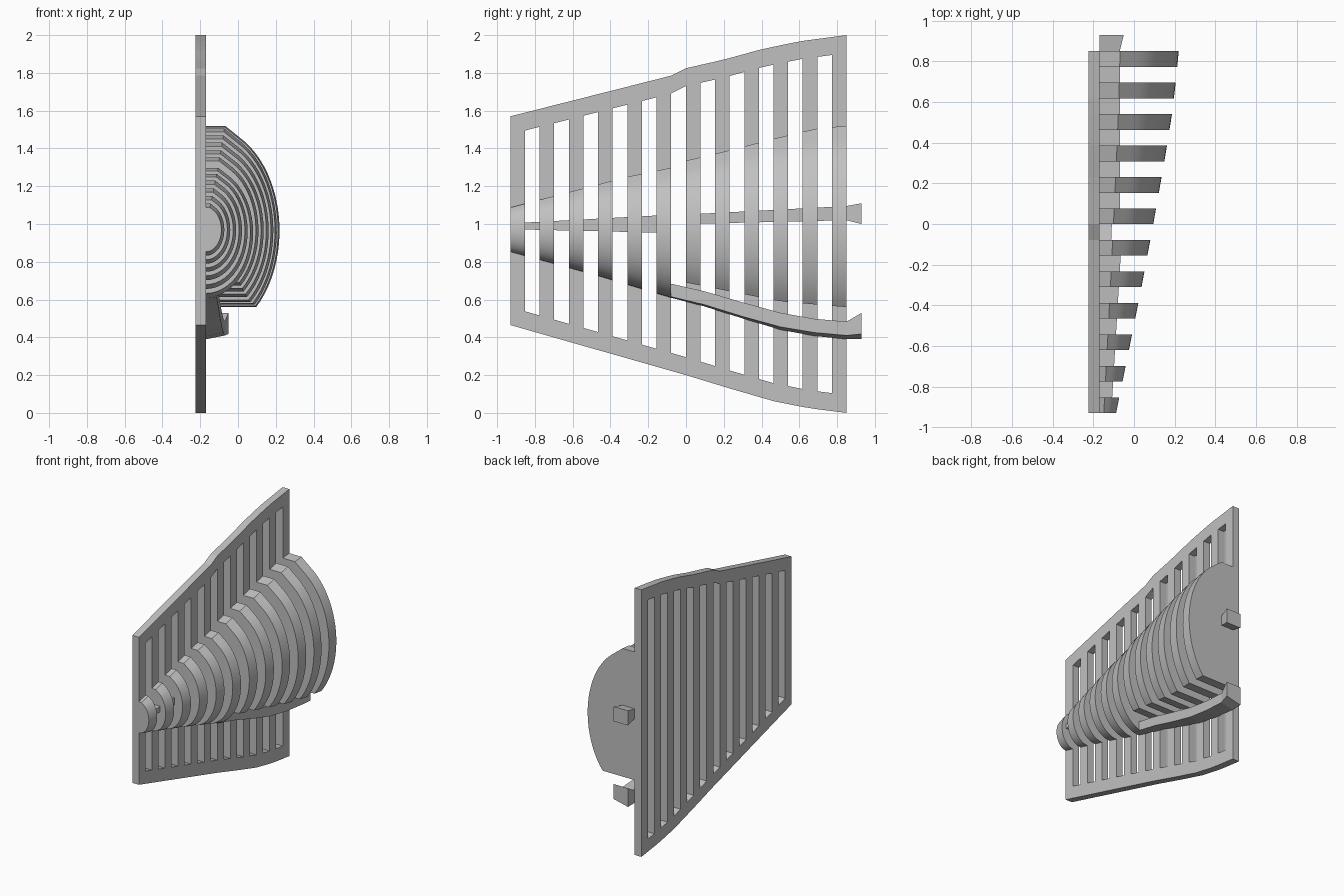
import bpy, bmesh, math

if "Cube" in bpy.data.objects:
    bpy.data.objects.remove(bpy.data.objects["Cube"], do_unlink=True)

grey = bpy.data.materials.new("light_grey")
grey.use_nodes = True
colour = (0.53, 0.53, 0.53, 1)
grey.diffuse_color = colour
grey.node_tree.nodes["Principled BSDF"].inputs["Base Color"].default_value = colour

FACE_X = -0.17     # outer face of the panel
BACK_X = -0.225    # rear face of the panel
FRONT_Y, PITCH, BAR = -0.93, 0.1548, 0.077
COUNT = 12
BAND = 0.095


def lerp_curve(points, y):
    """Value at y on a polyline of (y, value) points."""
    for (a, va), (b, vb) in zip(points, points[1:]):
        if y <= b:
            return va + (vb - va) * (y - a) / (b - a)
    return points[-1][1]


def finish(bm, name, smooth=False):
    bmesh.ops.recalc_face_normals(bm, faces=bm.faces[:])
    mesh = bpy.data.meshes.new(name)
    bm.to_mesh(mesh)
    bm.free()
    mesh.materials.append(grey)
    obj = bpy.data.objects.new(name, mesh)
    bpy.context.collection.objects.link(obj)
    if smooth:
        bpy.ops.object.select_all(action='DESELECT')
        obj.select_set(True)
        bpy.context.view_layer.objects.active = obj
        bpy.ops.object.shade_smooth_by_angle(angle=math.radians(20))
    return obj


def loft(name, sections, smooth=False):
    """Closed solid through matching rings of 3D points."""
    bm = bmesh.new()
    rings = [[bm.verts.new(p) for p in ring] for ring in sections]
    n = len(rings[0])
    for r, s in zip(rings, rings[1:]):
        for i in range(n):
            j = (i + 1) % n
            bm.faces.new((r[i], r[j], s[j], s[i]))
    bm.faces.new(rings[0])
    bm.faces.new(rings[-1][::-1])
    return finish(bm, name, smooth)


# Slatted back panel: bands above and below, bars between the slots
panel_top = [(-0.93, 1.57), (-0.08, 1.785), (0, 1.825), (0.2, 1.87), (0.4, 1.925),
             (0.6, 1.967), (0.85, 2)]
panel_bottom = [(-0.93, 0.465), (0, 0.2), (0.23, 0.13), (0.46, 0.063),
                (0.65, 0.025), (0.85, 0)]
bars = [(FRONT_Y + i * PITCH, FRONT_Y + i * PITCH + BAR) for i in range(COUNT)]

bm = bmesh.new()
columns = []
for y in [edge for bar in bars for edge in bar]:
    low, high = lerp_curve(panel_bottom, y), lerp_curve(panel_top, y)
    columns.append([bm.verts.new((BACK_X, y, z))
                    for z in (low, low + BAND, high - BAND, high)])
for i, (a, b) in enumerate(zip(columns, columns[1:])):
    for row in range(3):
        if row != 1 or i % 2 == 0:
            bm.faces.new((a[row], b[row], b[row + 1], a[row + 1]))
extruded = bmesh.ops.extrude_face_region(bm, geom=bm.faces[:])
moved = [v for v in extruded["geom"] if isinstance(v, bmesh.types.BMVert)]
bmesh.ops.translate(bm, verts=moved, vec=(FACE_X - BACK_X, 0, 0))
finish(bm, "slatted_panel")

# Half-round ribs that swell towards the back
rib_out = [(-0.93, -0.088), (-0.62, -0.025), (-0.31, 0.037), (0, 0.095),
           (0.31, 0.15), (0.54, 0.187), (0.7, 0.206), (0.85, 0.22)]
rib_top = [(-0.93, 1.087), (-0.31, 1.25), (-0.08, 1.297), (0, 1.335),
           (0.23, 1.39), (0.46, 1.45), (0.69, 1.505), (0.85, 1.52)]
rib_bottom = [(-0.93, 0.853), (-0.47, 0.727), (-0.08, 0.61)]
rib_cut = [(0, 0.69), (0.2, 0.65), (0.5, 0.59), (0.85, 0.56)]


def rib_ring(y, cut):
    top, width = lerp_curve(rib_top, y), lerp_curve(rib_out, y) - FACE_X
    if cut:
        centre = 0.965
        floor = lerp_curve(rib_cut, y)
    else:
        floor = lerp_curve(rib_bottom, y)
        centre = (top + floor) / 2
    radius = top - centre
    last = math.asin(max(-1, (floor - centre) / radius))
    # flat crown, one bevel facet, then a round side
    ring = [(0, 1), (0.26, 1)]
    start, steps = math.radians(63), 22
    for i in range(steps + 1):
        a = start + (last - start) * i / steps
        ring.append((math.cos(a), math.sin(a)))
    if cut:
        ring.append((0, math.sin(last)))
    return [(FACE_X + u * width, y, centre + v * radius) for u, v in ring]


for i, (y0, y1) in enumerate(bars):
    cut = i >= COUNT // 2
    loft(f"rib_{i + 1}", [rib_ring(y0, cut), rib_ring(y1, cut)], smooth=True)


# Rails: each station is y, outer x, inner bottom, outer bottom, top
def rail(name, stations):
    loft(name, [[(FACE_X, y, low), (x, y, edge), (x, y, top), (FACE_X, y, top)]
                for y, x, low, edge, top in stations])


rail("front_middle_rail", [(-0.9, -0.11, 0.972, 0.972, 1.005),
                           (-0.1, -0.062, 0.953, 0.953, 1.048)])
rail("rear_middle_rail", [(0, -0.07, 1.0, 1.0, 1.05),
                          (0.85, -0.07, 1.02, 1.02, 1.095),
                          (0.93, -0.05, 1.0, 1.0, 1.11)])
rail("lower_rail", [(-0.08, -0.112, 0.61, 0.615, 0.684),
                    (0.1, -0.105, 0.563, 0.572, 0.643),
                    (0.3, -0.095, 0.5, 0.51, 0.585),
                    (0.5, -0.085, 0.44, 0.455, 0.53),
                    (0.68, -0.077, 0.407, 0.425, 0.498),
                    (0.85, -0.07, 0.39, 0.41, 0.483),
                    (0.93, -0.05, 0.39, 0.418, 0.53)])
